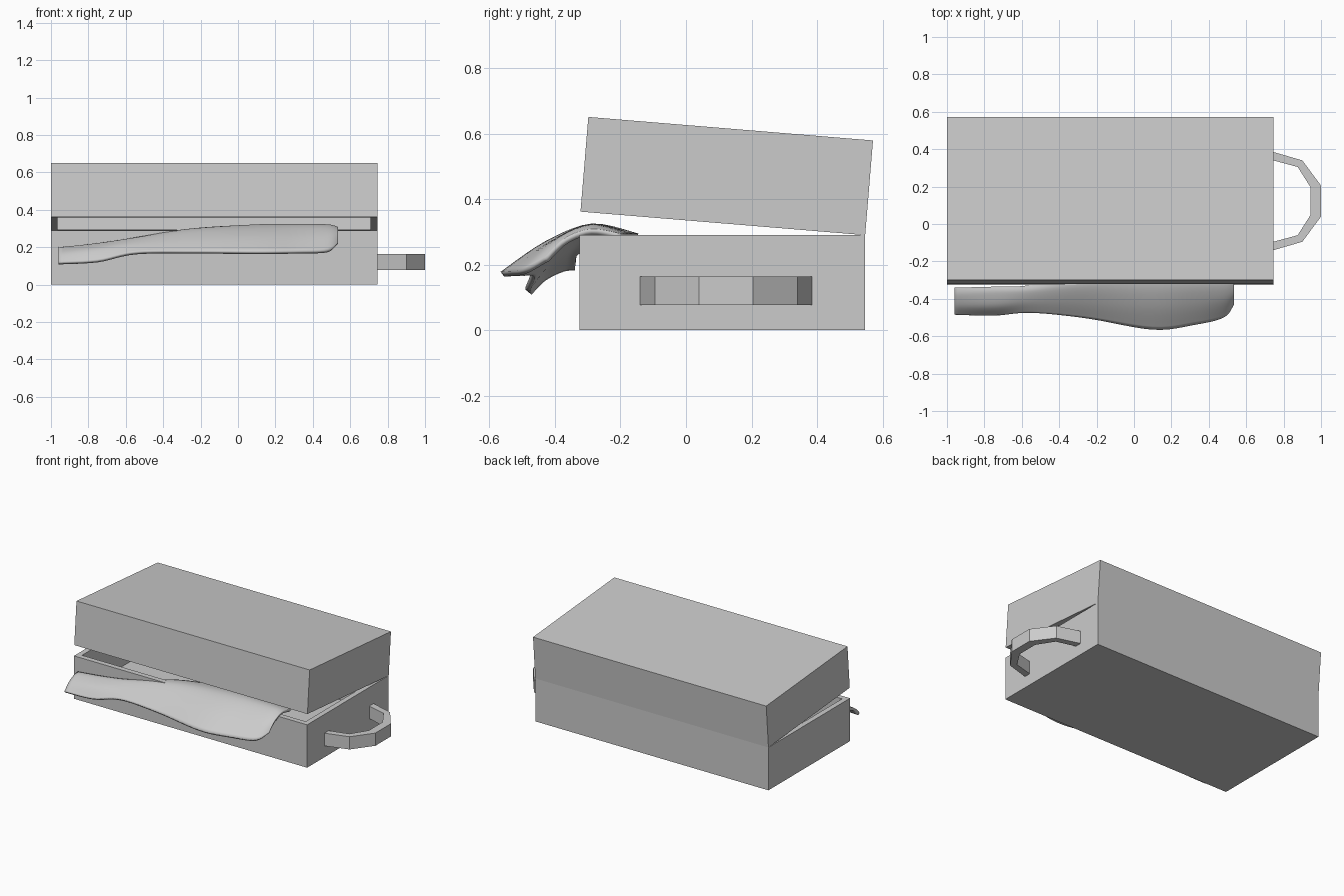
import bpy, bmesh, math
from mathutils import Matrix

if "Cube" in bpy.data.objects:
    bpy.data.objects.remove(bpy.data.objects["Cube"])

X0, X1, Y0, Y1, H, WALL = -1.0, 0.745, -0.325, 0.547, 0.29, 0.05


def add_object(name, bm):
    bmesh.ops.recalc_face_normals(bm, faces=bm.faces)
    mesh = bpy.data.meshes.new(name)
    bm.to_mesh(mesh)
    bm.free()
    ob = bpy.data.objects.new(name, mesh)
    bpy.context.collection.objects.link(ob)
    return ob


def tray(name, direction, tilt=0):
    """Open hollow shell whose back rim edge is the hinge line at Y1, H."""
    bm = bmesh.new()
    bmesh.ops.create_cube(bm, size=1)
    bmesh.ops.scale(bm, vec=(X1 - X0, Y1 - Y0, H), verts=bm.verts)
    bmesh.ops.translate(bm, vec=((X0 + X1) / 2, -(Y1 - Y0) / 2, -H / 2), verts=bm.verts)
    top = max(bm.faces, key=lambda f: f.calc_center_median().z)
    bmesh.ops.inset_region(bm, faces=[top], thickness=WALL)
    bmesh.ops.translate(bm, vec=(0, 0, 0), verts=top.verts)
    floor = bmesh.ops.extrude_discrete_faces(bm, faces=[top])["faces"][0]
    bmesh.ops.translate(bm, vec=(0, 0, WALL - H), verts=floor.verts)
    bmesh.ops.scale(bm, vec=(1, 1, direction), verts=bm.verts)
    bm.transform(Matrix.Translation((0, Y1, H)) @ Matrix.Rotation(math.radians(tilt), 4, 'X'))
    return add_object(name, bm)


# Case body and slightly raised lid
tray("case_body", 1)
tray("case_lid", -1, -4.72)

# Faceted carrying handle on the right end
outer = [(0.745, 0.385), (0.9, 0.34), (1.0, 0.205)]
inner = [(0.745, 0.34), (0.875, 0.305), (0.945, 0.195)]
mid = 0.1225
outer += [(x, 2 * mid - y) for x, y in reversed(outer)]
inner += [(x, 2 * mid - y) for x, y in reversed(inner)]
bm = bmesh.new()
rings = [[bm.verts.new((*p, z)) for p, z in ((o, 0.077), (o, 0.163), (i, 0.163), (i, 0.077))]
         for o, i in zip(outer, inner)]
for a, b in zip(rings, rings[1:]):
    for k in range(4):
        bm.faces.new((a[k], a[(k + 1) % 4], b[(k + 1) % 4], b[k]))
bm.faces.new(rings[0])
bm.faces.new(rings[-1])
add_object("handle", bm)

# Garment draped over the front rim: x, then (y, z) of back, crest, slope, hem
stations = [
    (-0.96, (-0.34, 0.20), (-0.38, 0.195), (-0.44, 0.165), (-0.485, 0.12)),
    (-0.75, (-0.335, 0.22), (-0.37, 0.22), (-0.44, 0.19), (-0.49, 0.13)),
    (-0.55, (-0.325, 0.25), (-0.36, 0.25), (-0.42, 0.22), (-0.475, 0.175)),
    (-0.25, (-0.24, 0.295), (-0.32, 0.297), (-0.42, 0.245), (-0.505, 0.18)),
    (0.10, (-0.15, 0.295), (-0.29, 0.322), (-0.43, 0.27), (-0.565, 0.178)),
    (0.32, (-0.16, 0.295), (-0.29, 0.325), (-0.42, 0.27), (-0.54, 0.18)),
    (0.48, (-0.18, 0.295), (-0.29, 0.322), (-0.40, 0.275), (-0.50, 0.185)),
    (0.535, (-0.20, 0.295), (-0.29, 0.308), (-0.37, 0.28), (-0.43, 0.22)),
]


def catmull(pts, n):
    """Smooth curve through points of any dimension."""
    p = [pts[0]] + list(pts) + [pts[-1]]
    out = []
    for s in range(len(pts) - 1):
        for j in range(n):
            t = j / n
            out.append(tuple(0.5 * (2 * b + (c - a) * t + (2 * a - 5 * b + 4 * c - d) * t * t
                                    + (3 * b - a - 3 * c + d) * t ** 3)
                             for a, b, c, d in zip(*p[s:s + 4])))
    return out + [tuple(pts[-1])]


columns = [[(s[0], *q) for q in s[1:]] for s in stations]
tracks = [catmull(t, 6) for t in zip(*columns)]
bm = bmesh.new()
grid = [[bm.verts.new(p) for p in catmull(col, 5)] for col in zip(*tracks)]
for a, b in zip(grid, grid[1:]):
    for k in range(len(a) - 1):
        bm.faces.new((a[k], b[k], b[k + 1], a[k + 1]))
bm.normal_update()
cloth = add_object("draped_garment", bm)
if sum(f.normal.z for f in cloth.data.polygons) < 0:
    cloth.data.flip_normals()
solid = cloth.modifiers.new("thickness", 'SOLIDIFY')
solid.thickness = 0.018
solid.offset = -1
bpy.context.view_layer.objects.active = cloth
cloth.select_set(True)
bpy.ops.object.shade_smooth_by_angle(angle=math.radians(35))
